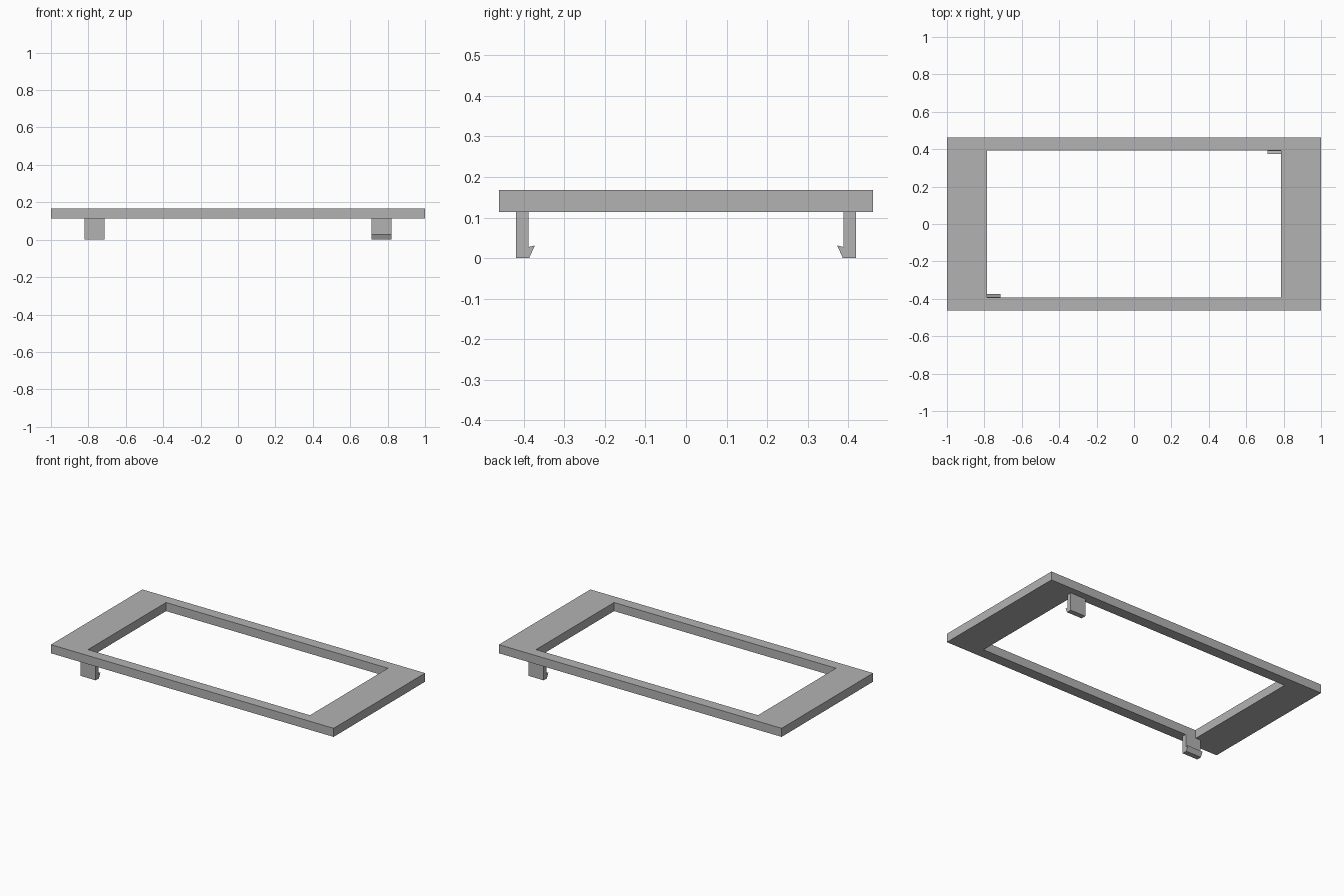
import bpy
import bmesh

cube = bpy.data.objects.get("Cube")
if cube:
    bpy.data.objects.remove(cube, do_unlink=True)

# Single grey material
GREY = (0.45, 0.45, 0.45, 1.0)
grey = bpy.data.materials.new("plain grey")
grey.use_nodes = True
grey.diffuse_color = GREY
grey.node_tree.nodes["Principled BSDF"].inputs["Base Color"].default_value = GREY

UNDERSIDE, TOP = 0.113, 0.168


def make_object(name, bm):
    bmesh.ops.recalc_face_normals(bm, faces=bm.faces)
    mesh = bpy.data.meshes.new(name)
    bm.to_mesh(mesh)
    bm.free()
    mesh.materials.append(grey)
    obj = bpy.data.objects.new(name, mesh)
    bpy.context.collection.objects.link(obj)
    return obj


def extrude_all(bm, offset):
    result = bmesh.ops.extrude_face_region(bm, geom=bm.faces[:])
    moved = [v for v in result["geom"] if isinstance(v, bmesh.types.BMVert)]
    bmesh.ops.translate(bm, verts=moved, vec=offset)


# Bezel: rectangular ring with wide ends and narrow long rails
def build_bezel():
    bm = bmesh.new()
    corners = [(-1, -1), (1, -1), (1, 1), (-1, 1)]
    outer = [bm.verts.new((x, y * 0.462, UNDERSIDE)) for x, y in corners]
    inner = [bm.verts.new((x * 0.785, y * 0.394, UNDERSIDE)) for x, y in corners]
    for i in range(4):
        j = (i + 1) % 4
        bm.faces.new((outer[i], outer[j], inner[j], inner[i]))
    extrude_all(bm, (0, 0, TOP - UNDERSIDE))
    return make_object("bezel", bm)


# Snap clip: hooked profile extruded along x, turned half round for the other
def build_clip(name, side):
    profile = [(0.419, UNDERSIDE), (0.419, 0), (0.387, 0),
               (0.373, 0.031), (0.389, 0.027), (0.389, UNDERSIDE)]
    bm = bmesh.new()
    bm.faces.new([bm.verts.new((side * 0.713, side * y, z)) for y, z in profile])
    extrude_all(bm, (side * 0.108, 0, 0))
    return make_object(name, bm)


build_bezel()
build_clip("front_right_clip", -1)
build_clip("back_left_clip", 1)
